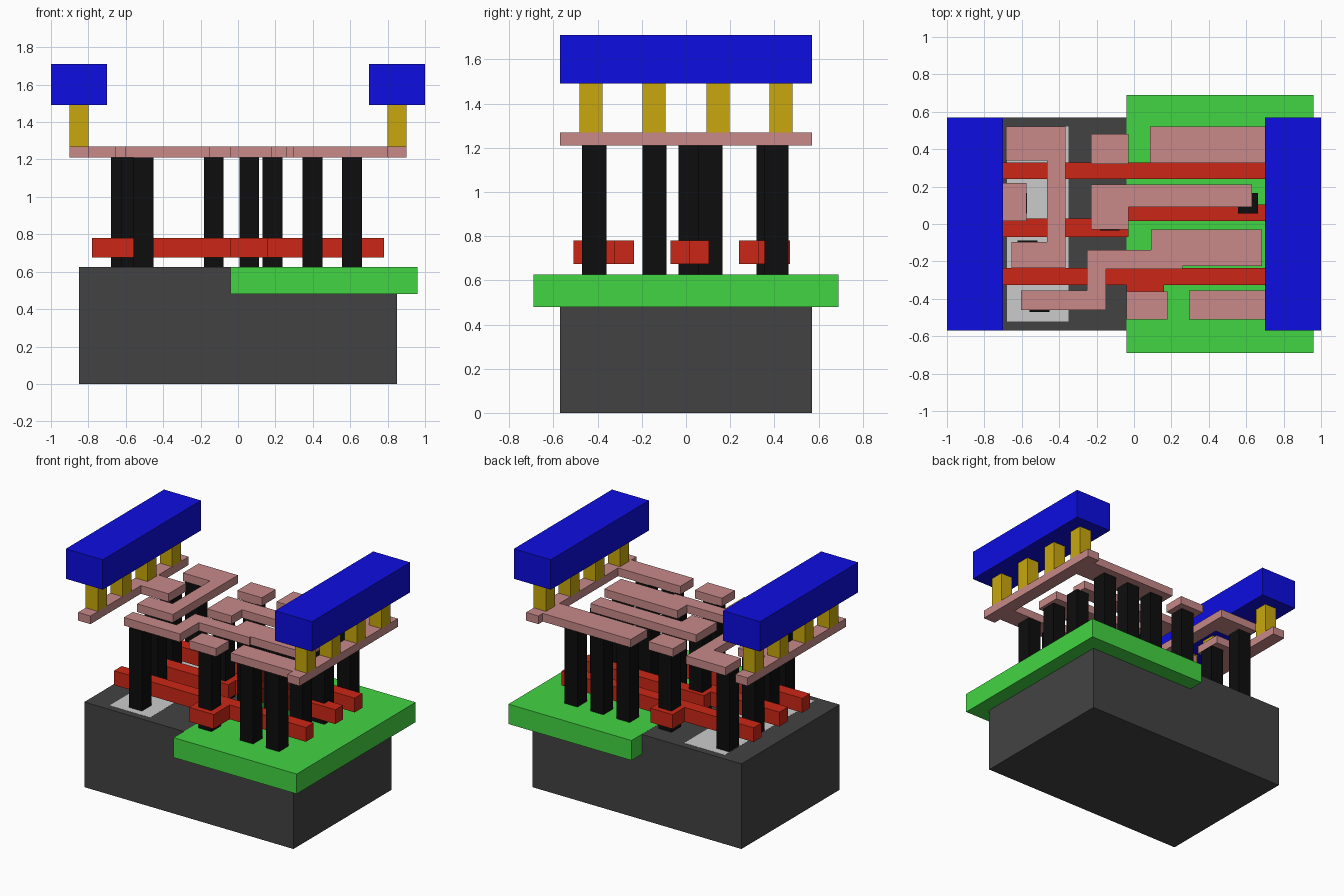
import bpy, bmesh


def material(name, r, g, b):
    m = bpy.data.materials.new(name)
    m.diffuse_color = (r, g, b, 1)
    return m


DARK = material("dark_grey", 0.055, 0.055, 0.055)
GREEN = material("green", 0.055, 0.66, 0.055)
RED = material("red", 0.6, 0.02, 0.008)
BLACK = material("black", 0.004, 0.004, 0.004)
PINK = material("pink", 0.58, 0.25, 0.25)
GOLD = material("gold", 0.58, 0.39, 0.004)
BLUE = material("blue", 0.004, 0.004, 0.75)


def prism(name, outline, z0, z1, mat=None):
    """Extrude a flat xy outline from z0 to z1."""
    bm = bmesh.new()
    face = bm.faces.new([bm.verts.new((x, y, z0)) for x, y in outline])
    top = bmesh.ops.extrude_face_region(bm, geom=[face])["geom"]
    for v in top:
        if isinstance(v, bmesh.types.BMVert):
            v.co.z = z1
    bmesh.ops.recalc_face_normals(bm, faces=bm.faces)
    me = bpy.data.meshes.new(name)
    bm.to_mesh(me)
    bm.free()
    if mat:
        me.materials.append(mat)
    ob = bpy.data.objects.new(name, me)
    bpy.context.collection.objects.link(ob)
    return ob


def box(name, x0, x1, y0, y1, z0, z1, mat=None):
    return prism(name, [(x0, y0), (x1, y0), (x1, y1), (x0, y1)], z0, z1, mat)


# Base block, side well and flush surface patch
TOP = 0.625
box("base_block", -0.85, 0.85, -0.57, 0.57, 0, TOP, DARK)
box("well_slab", -0.04, 0.96, -0.69, 0.69, 0.48, TOP + 0.001, GREEN)
box("surface_patch", -0.68, -0.35, -0.52, 0.52, 0.6, TOP + 0.001)

# Red gate bars with their contact pads
G0, G1 = 0.675, 0.78
prism("gate_bar_back", [(-0.78, 0.24), (0.78, 0.24), (0.78, 0.33), (-0.04, 0.33),
                        (-0.04, 0.47), (-0.22, 0.47), (-0.22, 0.33), (-0.78, 0.33)], G0, G1, RED)
prism("gate_bar_middle", [(-0.78, -0.07), (-0.03, -0.07), (-0.03, 0.015), (0.78, 0.015),
                          (0.78, 0.105), (-0.22, 0.105), (-0.22, 0.03), (-0.78, 0.03)], G0, G1, RED)
prism("gate_bar_front", [(-0.78, -0.325), (-0.04, -0.325), (-0.04, -0.51), (0.16, -0.51),
                         (0.16, -0.325), (0.78, -0.325), (0.78, -0.235), (-0.78, -0.235)], G0, G1, RED)

# Pink wiring layer
M0, M1 = 1.21, 1.27
prism("right_rail", [(0.9, -0.57), (0.9, 0.57), (0.8, 0.57), (0.8, 0.52), (0.085, 0.52),
                     (0.085, 0.325), (0.8, 0.325), (0.8, -0.355), (0.295, -0.355),
                     (0.295, -0.51), (0.8, -0.51), (0.8, -0.57)], M0, M1, PINK)
prism("left_rail", [(-0.9, -0.57), (-0.8, -0.57), (-0.8, 0.015), (-0.575, 0.015),
                    (-0.575, 0.22), (-0.8, 0.22), (-0.8, 0.57), (-0.9, 0.57)], M0, M1, PINK)
prism("wire_left", [(-0.685, 0.34), (-0.465, 0.34), (-0.465, -0.095), (-0.655, -0.095),
                    (-0.655, -0.235), (-0.365, -0.235), (-0.365, 0.52), (-0.685, 0.52)], M0, M1, PINK)
prism("wire_middle", [(-0.23, -0.03), (-0.03, -0.03), (-0.03, 0.09), (0.63, 0.09),
                      (0.63, 0.21), (-0.23, 0.21)], M0, M1, PINK)
prism("wire_front", [(-0.605, -0.46), (-0.15, -0.46), (-0.15, -0.24), (0.26, -0.24),
                     (0.26, -0.225), (0.685, -0.225), (0.685, -0.03), (0.09, -0.03),
                     (0.09, -0.14), (-0.25, -0.14), (-0.25, -0.355), (-0.605, -0.355)], M0, M1, PINK)
box("pad_back", -0.23, -0.03, 0.32, 0.48, M0, M1, PINK)
box("pad_front", -0.04, 0.18, -0.51, -0.36, M0, M1, PINK)

# Black contact pillars between base and wiring
contacts = [(-0.505, -0.415), (0.06, -0.415), (0.398, -0.415), (0.61, -0.415),
            (-0.57, -0.143), (0.185, -0.143), (0.398, -0.143), (0.61, -0.143),
            (-0.625, 0.11), (-0.13, 0.02), (0.61, 0.11),
            (-0.625, 0.41), (-0.13, 0.375), (0.185, 0.41), (0.398, 0.41), (0.61, 0.41)]
for i, (x, y) in enumerate(contacts):
    box(f"contact_pillar_{i + 1}", x - 0.053, x + 0.053, y - 0.055, y + 0.055, TOP, M0, BLACK)

# Gold posts and blue power bars, mirrored left and right
for side, s in (("left", -1), ("right", 1)):
    for i, y in enumerate((-0.43, -0.145, 0.145, 0.43)):
        box(f"{side}_gold_post_{i + 1}", s * 0.85 - 0.05, s * 0.85 + 0.05,
            y - 0.052, y + 0.052, M1, 1.49, GOLD)
    box(f"{side}_power_bar", s * 0.85 - 0.15, s * 0.85 + 0.15, -0.57, 0.57, 1.49, 1.71, BLUE)
